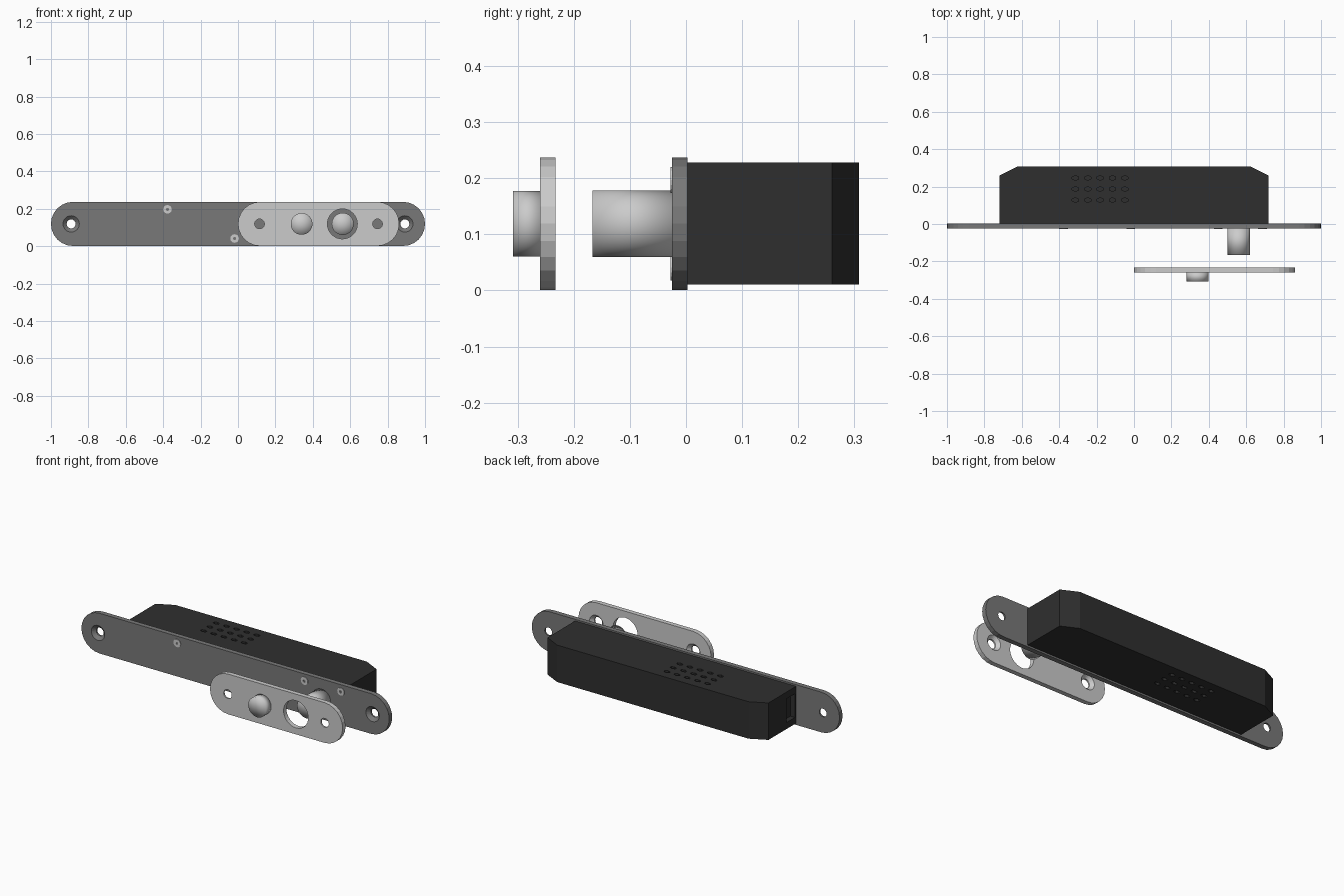
import bpy, bmesh, math
from mathutils import Matrix, Vector

if "Cube" in bpy.data.objects:
    bpy.data.objects.remove(bpy.data.objects["Cube"])

ZC = 0.119  # height of the centre line


def material(name, v):
    m = bpy.data.materials.new(name)
    m.diffuse_color = (v, v, v, 1)
    m.use_nodes = True
    m.node_tree.nodes["Principled BSDF"].inputs["Base Color"].default_value = m.diffuse_color
    return m


BLACK = material("black_plastic", 0.028)
STEEL = material("dark_steel", 0.19)


def finish(name, bm, mat=None):
    bmesh.ops.recalc_face_normals(bm, faces=bm.faces)
    me = bpy.data.meshes.new(name)
    bm.to_mesh(me)
    bm.free()
    ob = bpy.data.objects.new(name, me)
    bpy.context.collection.objects.link(ob)
    if mat:
        me.materials.append(mat)
    return ob


def extrude(name, pts, vec, mat=None):
    bm = bmesh.new()
    f = bm.faces.new([bm.verts.new(p) for p in pts])
    r = bmesh.ops.extrude_face_region(bm, geom=[f])
    bmesh.ops.translate(bm, vec=vec, verts=[v for v in r["geom"] if isinstance(v, bmesh.types.BMVert)])
    return finish(name, bm, mat)


def add_cone(bm, x, z, y0, y1, r0, r1, n=24):
    """Cone or cylinder along y, from y0 (radius r0) to y1 (radius r1)."""
    m = Matrix.Translation((x, (y0 + y1) / 2, z)) @ Matrix.Rotation(-math.pi / 2, 4, 'X')
    bmesh.ops.create_cone(bm, cap_ends=True, cap_tris=True, segments=n,
                          radius1=r0, radius2=r1, depth=y1 - y0, matrix=m)


def cut(ob, bm):
    cutter = finish(ob.name + "_cutter", bm)
    mod = ob.modifiers.new("cut", 'BOOLEAN')
    mod.operation, mod.solver, mod.object = 'DIFFERENCE', 'EXACT', cutter
    mod.use_self = True
    cutter.hide_render = True
    bpy.context.view_layer.objects.active = ob
    bpy.ops.object.modifier_apply(modifier="cut")
    bpy.data.objects.remove(cutter)


def stadium_plate(name, x0, x1, y0, y1, r, mat=None, n=12):
    pts = []
    for cx, start in ((x1 - r, -math.pi / 2), (x0 + r, math.pi / 2)):
        for i in range(n + 1):
            a = start + math.pi * i / n
            pts.append((cx + r * math.cos(a), y0, ZC + r * math.sin(a)))
    return extrude(name, pts, Vector((0, y1 - y0, 0)), mat)


def pin(name, x, y0, y1, r):
    bm = bmesh.new()
    add_cone(bm, x, ZC, y0, y1, r, r, 32)
    ob = finish(name, bm)
    ob.data.shade_smooth()
    return ob


# face plate with countersunk end holes
face = stadium_plate("face_plate", -1, 1, -0.025, 0.003, 0.118, STEEL)
bm = bmesh.new()
for x in (-0.892, 0.892):
    add_cone(bm, x, ZC, -0.1, 0.1, 0.024, 0.024)
cut(face, bm)
bm = bmesh.new()
for x in (-0.892, 0.892):
    add_cone(bm, x, ZC, -0.027, -0.007, 0.046, 0.024)
cut(face, bm)

# strike plate: bolt hole, screw holes countersunk at the back
strike = stadium_plate("strike_plate", 0, 0.862, -0.26, -0.233, 0.118)
bm = bmesh.new()
add_cone(bm, 0.558, ZC, -0.35, -0.15, 0.08, 0.08, 32)
for x in (0.115, 0.746):
    add_cone(bm, x, ZC, -0.35, -0.15, 0.026, 0.026)
cut(strike, bm)
bm = bmesh.new()
for x in (0.115, 0.746):
    add_cone(bm, x, ZC, -0.251, -0.231, 0.026, 0.046)
cut(strike, bm)

# lock bolt and strike stud
pin("lock_bolt", 0.56, -0.167, -0.02, 0.059)
pin("strike_stud", 0.34, -0.308, -0.255, 0.058)

# housing with chamfered back corners
outline = [(-0.718, 0.003), (0.718, 0.003), (0.718, 0.26), (0.622, 0.308), (-0.622, 0.308), (-0.718, 0.26)]
body = extrude("housing", [(x, y, 0.011) for x, y in outline], Vector((0, 0, 0.217)), BLACK)
# vent recesses on top and bottom, connector slot in the left end
bm = bmesh.new()
for z in (0.011, 0.228):
    for i in range(5):
        for j in range(3):
            m = Matrix.Translation((-0.313 + 0.066 * i, 0.128 + 0.059 * j, z)) @ Matrix.Diagonal((1, 0.6, 1, 1))
            bmesh.ops.create_cone(bm, cap_ends=True, segments=6, radius1=0.02, radius2=0.02,
                                  depth=0.04, matrix=m)
bmesh.ops.create_cube(bm, size=1, matrix=Matrix.Translation((-0.718, 0.055, ZC)) @ Matrix.Diagonal((0.06, 0.08, 0.14, 1)))
cut(body, bm)

# small housing screws with a socket
for k, (x, z) in enumerate(((-0.377, 0.197), (-0.018, 0.041), (0.45, 0.197), (0.687, 0.197))):
    bm = bmesh.new()
    add_cone(bm, x, z, -0.028, -0.01, 0.023, 0.023, 16)
    screw = finish(f"housing_screw_{k + 1}", bm)
    bm = bmesh.new()
    add_cone(bm, x, z, -0.04, -0.016, 0.009, 0.009, 6)
    cut(screw, bm)
